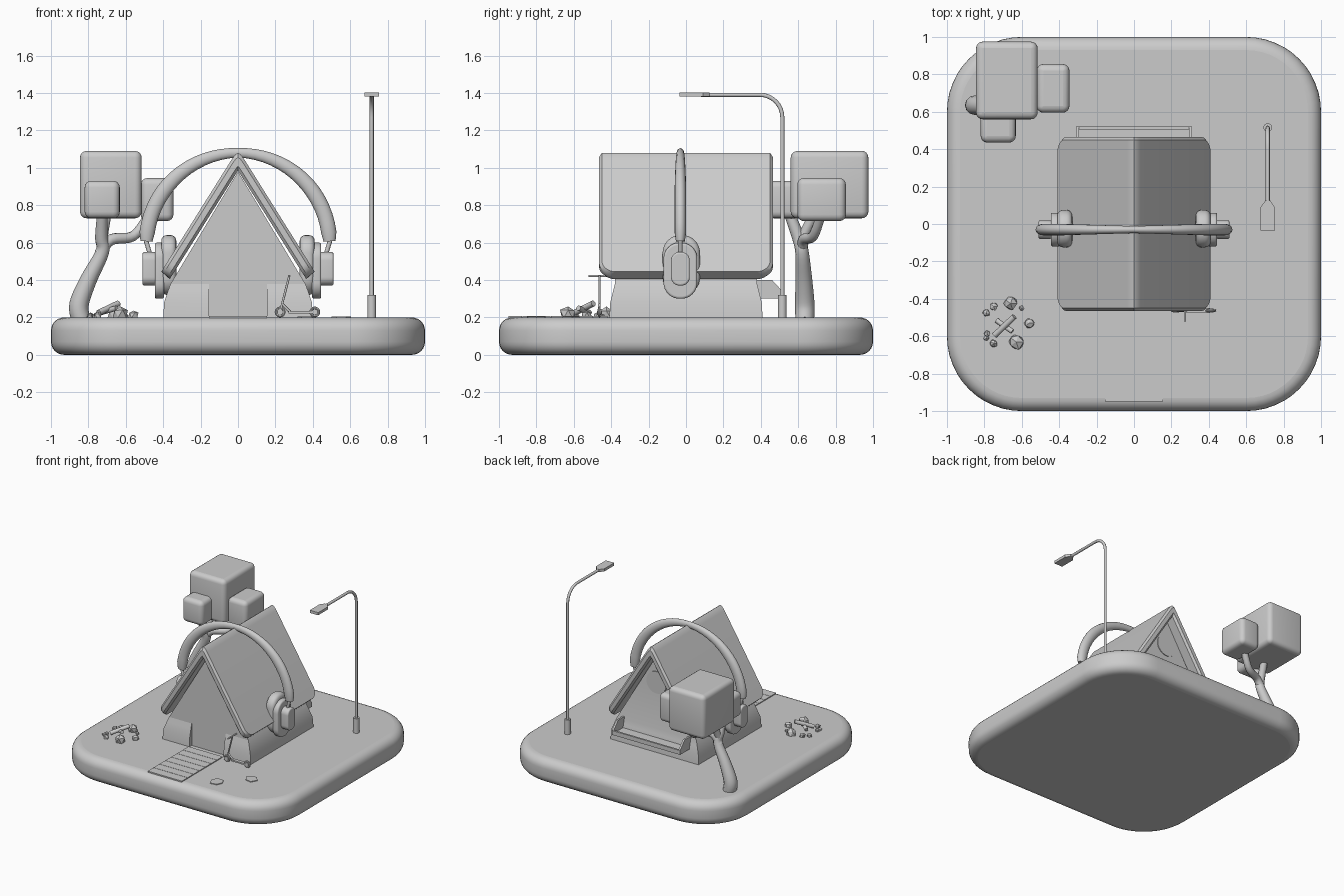
import bpy, bmesh, math, random
from mathutils import Vector

if "Cube" in bpy.data.objects:
    bpy.data.objects.remove(bpy.data.objects["Cube"])
random.seed(4)


def finish(bm, name, smooth=True):
    bmesh.ops.remove_doubles(bm, verts=bm.verts[:], dist=1e-5)
    bmesh.ops.recalc_face_normals(bm, faces=bm.faces[:])
    for f in bm.faces:
        f.smooth = smooth and len(f.verts) <= 4
    if smooth:
        for e in bm.edges:
            e.smooth = e.calc_face_angle(0) < math.radians(35)
    me = bpy.data.meshes.new(name)
    bm.to_mesh(me)
    bm.free()
    ob = bpy.data.objects.new(name, me)
    bpy.context.collection.objects.link(ob)
    return ob


def loft(name, rings, cyclic=False, smooth=True):
    """Skin equal-sized rings of points and cap the ends."""
    bm = bmesh.new()
    rs = [[bm.verts.new(p) for p in r] for r in rings]
    n = len(rs[0])
    pairs = list(zip(rs, rs[1:]))
    if cyclic:
        pairs.append((rs[-1], rs[0]))
    else:
        bm.faces.new(rs[0])
        bm.faces.new(rs[-1])
    for a, b in pairs:
        for j in range(n):
            k = (j + 1) % n
            bm.faces.new((a[j], a[k], b[k], b[j]))
    return finish(bm, name, smooth)


def place(u, v, t, axis):
    c = [u, v]
    c.insert(axis, t)
    return tuple(c)


def prism(name, pts, axis, a, b):
    """Extrude a 2D outline along an axis from a to b."""
    return loft(name, [[place(u, v, t, axis) for u, v in pts] for t in (a, b)])


def box(name, lo, hi):
    return prism(name, [(lo[0], lo[1]), (hi[0], lo[1]), (hi[0], hi[1]), (lo[0], hi[1])], 2, lo[2], hi[2])


def slab(name, lo, hi, axis, corner, fillet, n=8, m=4):
    """Rounded-rectangle slab: corner radius seen along axis, fillet on both rims."""
    i, j = [k for k in range(3) if k != axis]
    cu, cv = (lo[i] + hi[i]) / 2, (lo[j] + hi[j]) / 2
    hu, hv = (hi[i] - lo[i]) / 2 - corner, (hi[j] - lo[j]) / 2 - corner

    def ring(inset, t):
        r, out = max(corner - inset, 2e-4), []
        for q, (su, sv) in enumerate(((1, 1), (-1, 1), (-1, -1), (1, -1))):
            for k in range(n + 1):
                a = math.pi / 2 * (q + k / n)
                out.append(place(cu + su * hu + r * math.cos(a), cv + sv * hv + r * math.sin(a), t, axis))
        return out
    prof = [(fillet * (1 - math.sin(a)), fillet * (1 - math.cos(a))) for a in
            [math.pi / 2 * k / m for k in range(m + 1)]]
    rings = [ring(d, lo[axis] + h) for d, h in prof] + [ring(d, hi[axis] - h) for d, h in reversed(prof)]
    return loft(name, rings)


def curved(pts, radii, steps=5):
    """Smooth a short path with radii by Catmull-Rom interpolation."""
    q = [Vector((*p, r)) for p, r in zip(pts, radii)]
    q = [q[0]] + q + [q[-1]]
    out = []
    for a, b, c, d in zip(q, q[1:], q[2:], q[3:]):
        for k in range(steps):
            t = k / steps
            out.append(b + (c - a) * (t / 2) + (a * 2 - b * 5 + c * 4 - d) * (t * t / 2)
                       + (b * 3 - a - c * 3 + d) * (t ** 3 / 2))
    out.append(q[-1])
    return [tuple(v)[:3] for v in out], [v[3] for v in out]


def tube(name, pts, radii, n=12, cyclic=False, scale_y=1):
    """Round tube along a path, one ring of n vertices per point."""
    pts = [Vector(p) for p in pts]
    if not isinstance(radii, (list, tuple)):
        radii = [radii] * len(pts)
    rings, last = [], len(pts) - 1
    for i, (p, r) in enumerate(zip(pts, radii)):
        a = pts[i - 1] if i or cyclic else p
        b = pts[(i + 1) % len(pts)] if i < last or cyclic else p
        t = (b - a).normalized()
        if i == 0:
            side = Vector((1, 0, 0)) if abs(t.y) > .9 else Vector((0, 1, 0))
        side = (side - t * side.dot(t)).normalized()
        up = t.cross(side)
        rings.append([p + side * (r * scale_y * math.cos(k)) + up * (r * math.sin(k))
                      for k in [math.tau * j / n for j in range(n)]])
    return loft(name, rings, cyclic)


def circle(n):
    return [math.tau * i / n for i in range(n)]


# Ground plate
slab("ground_base", (-1, -1, 0), (1, 1, .2), 2, .4, .07, 12, 6)

# House walls: flared rings with a flat doorway notch, closed by a gable
bm = bmesh.new()
rings = []
for z, w, d in ((.19, .40, .41), (.28, .395, .405), (.34, .375, .39), (.38, .36, .38)):
    out = [(-w, -d), (-.155, -d), (-.155, -.379), (.155, -.379), (.155, -d), (w, -d), (w, d), (-w, d)]
    rings.append([bm.verts.new((x, y, z)) for x, y in out])
for a, b in zip(rings, rings[1:]):
    for i in range(8):
        j = (i + 1) % 8
        bm.faces.new((a[i], a[j], b[j], b[i]))
bm.faces.new(rings[0])
top = rings[-1]
rf, rb = bm.verts.new((0, -.38, .98)), bm.verts.new((0, .38, .98))
bm.faces.new((*top[:6], rf))
bm.faces.new((top[6], top[7], rb))
bm.faces.new((top[5], top[6], rb, rf))
bm.faces.new((top[7], top[0], rf, rb))
finish(bm, "house_walls")

# Roof: chamfered strip swept over the ridge, narrowing round at the eave corners
half = [((0, 1.08), (0, .985), .465), ((.015, 1.07), (.008, .972), .465), ((.035, 1.043), (.015, .961), .465)]
eave = Vector((.41, .445)) - Vector((.035, 1.043))
inner = Vector((.365, .405)) - Vector((.015, .961))
length = eave.length
for k in range(7):
    a = math.pi / 2 * k / 6
    f = 1 - .07 * (1 - math.sin(a)) / length
    half.append((Vector((.035, 1.043)) + eave * f, Vector((.015, .961)) + inner * f, .395 + .07 * math.cos(a)))
stations = [(Vector((-o[0], o[1])), Vector((-i[0], i[1])), d) for o, i, d in half[:0:-1]]
stations += [(Vector(o), Vector(i), d) for o, i, d in half]
rings = []
for o, i, d in stations:
    sec = [(0, -d + .015), (.25, -d), (.75, -d), (1, -d + .015), (1, d - .015), (.75, d), (.25, d), (0, d - .015)]
    rings.append([(*place(*o.lerp(i, t), 0, 1)[:1], y, o.lerp(i, t)[1]) for t, y in sec])
loft("roof", rings)

# Round back window and bench
prism("back_window", [(.09 * math.cos(a), .76 + .09 * math.sin(a)) for a in circle(32)], 1, .374, .386)
box("bench_seat", (-.31, .38, .30), (.31, .515, .315))
box("bench_lip", (-.31, .505, .30), (.31, .52, .335))
for s in (-1, 1):
    prism("bench_side", [(.38, .30), (.52, .30), (.52, .335), (.46, .40), (.38, .40)], 0, s * .295, s * .31)

# Headphone band over the roof
angles = [math.radians(2 + 176 * i / 32) for i in range(33)]
rad = [.025 + .016 * min(1, 1.25 * abs(math.cos(a))) for a in angles]
rad[0] = rad[-1] = .032
tube("headphone_band", [(.49 * math.cos(a), -.03, .59 + .49 * math.sin(a)) for a in angles], rad, 16, scale_y=.75)

# Ear cups on both sides
for s in (-1, 1):
    for name, x0, x1, y0, y1, z0, z1, c, b in (("ear_cushion", .33, .41, -.125, .075, .32, .64, .095, .03),
                                               ("ear_cup", .395, .445, -.12, .06, .30, .60, .085, .012),
                                               ("ear_cap", .44, .51, -.08, .02, .37, .55, .046, .01)):
        xa, xb = sorted((s * x0, s * x1))
        slab(name, (xa, y0, z0), (xb, y1, z1), 0, c, b)
    tube("band_link", [(s * .495, -.03, .62), (s * .465, -.03, .52)], .012)

# Street lamp
tube("lamp_socket", [(.715, .515, .2), (.715, .515, .32)], .023, 20)
arc = [(.715, .395 + .12 * math.cos(a), 1.27 + .12 * math.sin(a)) for a in [math.pi / 16 * i for i in range(9)]]
tube("lamp_pole", [(.715, .515, .2)] + arc + [(.715, .08, 1.39)], .011)
prism("lamp_head", [(.677, -.035), (.753, -.035), (.753, .09), (.728, .125), (.702, .125), (.677, .09)],
      2, 1.38, 1.402)

# Tree: trunk, branches and cube foliage
tube("tree_trunk", *curved([(-.84, .635, .19), (-.85, .635, .27), (-.80, .63, .40), (-.725, .62, .55),
                            (-.73, .60, .63), (-.725, .55, .76)], [.05, .052, .045, .036, .034, .028]))
tube("tree_branch", *curved([(-.74, .62, .54), (-.68, .63, .615), (-.56, .68, .635), (-.48, .72, .74)],
                            [.03, .03, .027, .025]))
tube("tree_branch", *curved([(-.73, .61, .58), (-.72, .64, .66), (-.70, .70, .78)], [.028] * 3))
for lo, hi in (((-.845, .56, .73), (-.515, .975, 1.09)), ((-.52, .595, .715), (-.345, .855, .945)),
               ((-.82, .435, .73), (-.632, .62, .93))):
    slab("foliage_block", lo, hi, 2, .036, .035, 4, 4)

# Campfire ring of rocks with crossed logs
for x, y, r in ((-.75, -.44, .025), (-.66, -.425, .04), (-.60, -.45, .016), (-.56, -.53, .03), (-.63, -.63, .046),
                (-.75, -.64, .024), (-.79, -.61, .016), (-.79, -.475, .022), (-.785, -.585, .02)):
    bm = bmesh.new()
    bmesh.ops.create_icosphere(bm, subdivisions=1, radius=r)
    for v in bm.verts:
        v.co = v.co * random.uniform(.8, 1.1) + Vector((x, y, .2 + r * .4))
    finish(bm, "fire_rock", smooth=False)
tube("fire_log", [(-.745, -.595, .225), (-.64, -.495, .275)], .016)
tube("fire_log", [(-.735, -.515, .225), (-.65, -.575, .25)], .014)

# Boardwalk
for i in range(7):
    y = -.95 + i * .076
    box("path_board", (-.155, y, .195), (.155, y + .073, .207))

# Flat stepping stones
for x, y, r in ((.55, -.61, .052), (.37, -.80, .054)):
    rr = [r * random.uniform(.85, 1.1) for _ in range(6)]
    prism("stepping_stone", [(x + q * math.cos(a), y + q * math.sin(a)) for q, a in zip(rr, circle(6))], 2, .195, .206)

# Kick scooter beside the door
Y = -.463
for x in (.225, .41):
    tube("scooter_wheel", [(x + .022 * math.cos(a), Y, .229 + .022 * math.sin(a)) for a in circle(20)], .007, 8, True)
    tube("scooter_hub", [(x, Y - .011, .229), (x, Y + .011, .229)], .016)
box("scooter_deck", (.27, Y - .014, .222), (.405, Y + .014, .234))
tube("scooter_neck", [(.28, Y, .228), (.238, Y, .27)], .007)
tube("scooter_stem", [(.225, Y, .229), (.275, Y, .425)], .006)
tube("scooter_handlebar", [(.272, -.52, .422), (.272, -.41, .422)], .006)
